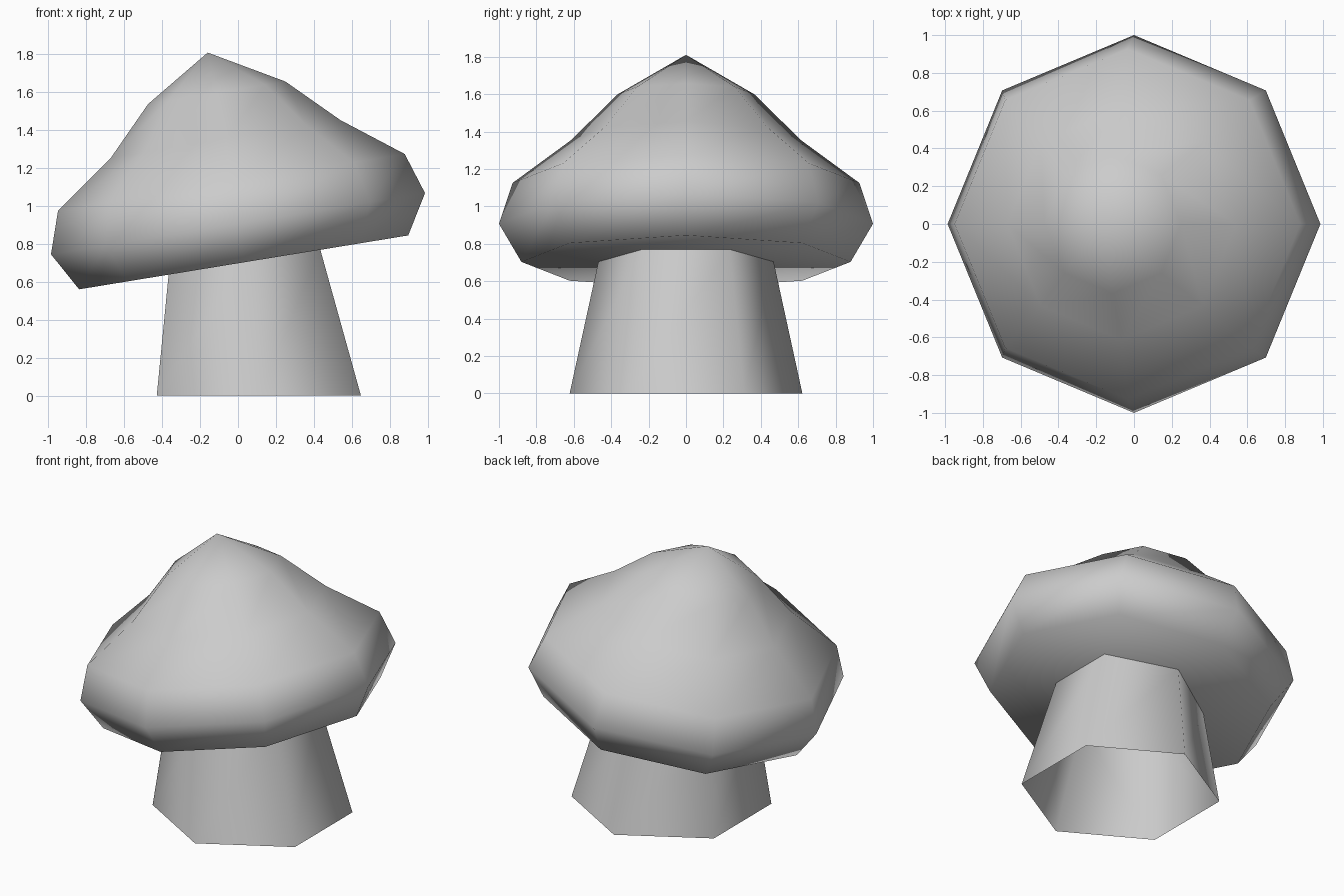
import bpy
import bmesh
from math import cos, sin, pi, radians

if "Cube" in bpy.data.objects:
    bpy.data.objects.remove(bpy.data.objects["Cube"], do_unlink=True)

TILT = radians(9.3)

grey = bpy.data.materials.new("soft_grey")
grey.use_nodes = True
colour = (0.6, 0.6, 0.6, 1)
grey.diffuse_color = colour
grey.node_tree.nodes["Principled BSDF"].inputs["Base Color"].default_value = colour


def ring(bm, sides, radius, x, z, tilt, turn=0):
    """Regular polygon of vertices, tilted about the y axis."""
    verts = []
    for i in range(sides):
        a = turn + 2 * pi * i / sides
        r = radius * cos(a)
        verts.append(bm.verts.new((x + r * cos(tilt), radius * sin(a), z + r * sin(tilt))))
    return verts


def bridge(bm, low, high):
    n = len(low)
    for i in range(n):
        j = (i + 1) % n
        bm.faces.new((low[i], low[j], high[j], high[i]))


def finish(bm, name):
    for f in bm.faces:
        f.smooth = True
    mesh = bpy.data.meshes.new(name)
    bm.to_mesh(mesh)
    bm.free()
    mesh.materials.append(grey)
    bpy.context.collection.objects.link(bpy.data.objects.new(name, mesh))


# Cap: tilted eight-sided rings closed by a flat underside and a pointed top
bm = bmesh.new()
profile = [(0.88, 0.03, 0.703), (1.0, 0.0, 0.907), (0.927, -0.035, 1.125),
           (0.613, -0.065, 1.355), (0.367, -0.112, 1.598)]
rings = [ring(bm, 8, r, x, z, TILT) for r, x, z in profile]
for low, high in zip(rings, rings[1:]):
    bridge(bm, low, high)
bm.faces.new(rings[0][::-1])
apex = bm.verts.new((-0.16, 0, 1.81))
top = rings[-1]
for i in range(8):
    bm.faces.new((top[i], top[(i + 1) % 8], apex))
finish(bm, "mushroom_cap")

# Stem: leaning hexagonal tube, open at the foot, meeting the cap underside
bm = bmesh.new()
foot = ring(bm, 6, 0.622, 0.11, 0, 0, pi / 6)
neck = ring(bm, 6, 0.468, 0.034, 0.706, TILT, pi / 6)
bridge(bm, foot, neck)
finish(bm, "mushroom_stem")
